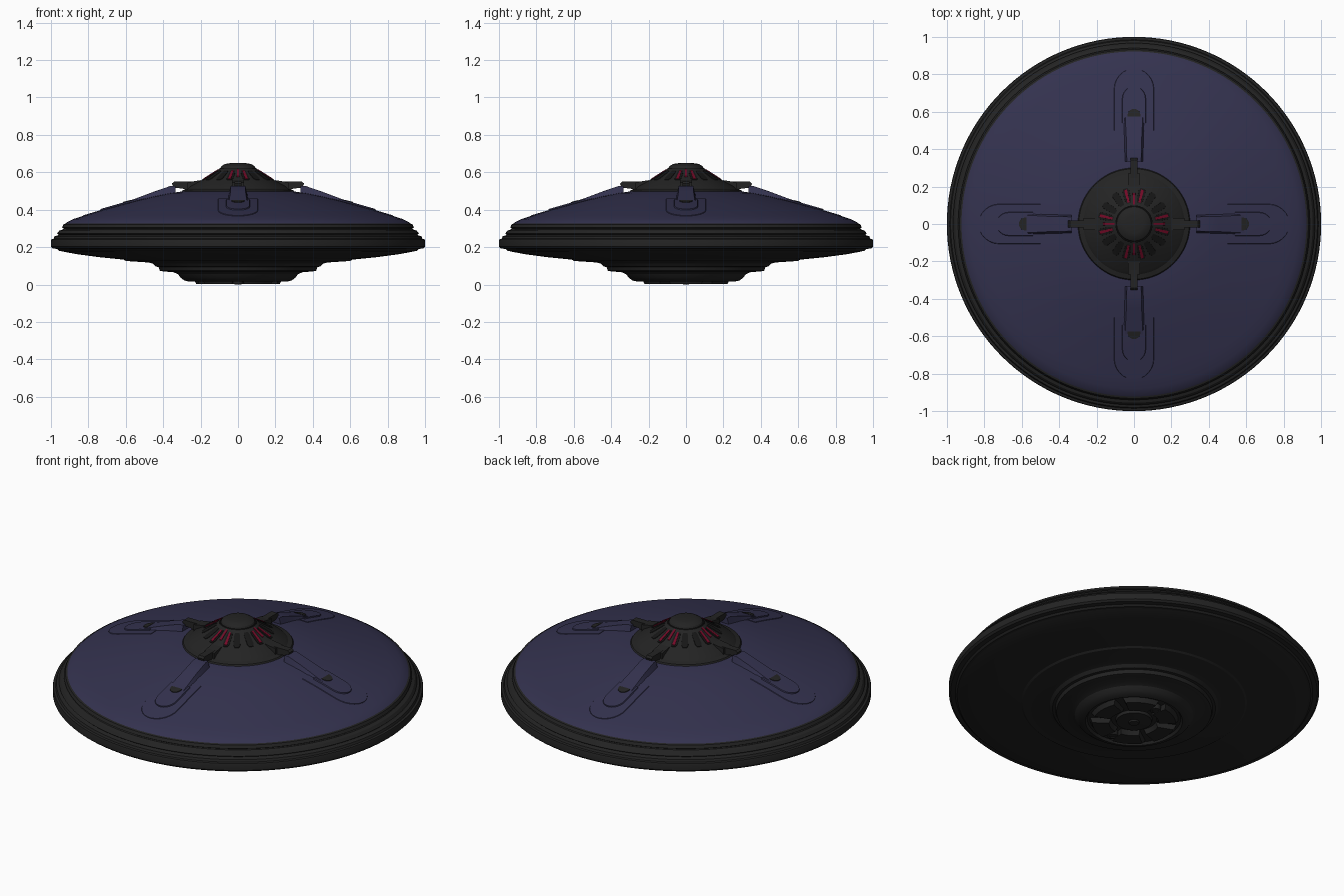
import bpy, bmesh, math
from mathutils import Matrix, Vector

if "Cube" in bpy.data.objects:
    bpy.data.objects.remove(bpy.data.objects["Cube"])


def mat(name, rgb):
    m = bpy.data.materials.new(name)
    m.diffuse_color = (*rgb, 1)
    m.use_nodes = True
    m.node_tree.nodes["Principled BSDF"].inputs["Base Color"].default_value = m.diffuse_color
    return m


BLUE = mat("dark blue hull", (0.034, 0.032, 0.078))
DARK = mat("charcoal", (0.017, 0.017, 0.017))
BLACK = mat("black recess", (0.008, 0.008, 0.008))
RED = mat("red glow", (0.17, 0.003, 0.02))


def finish(bm, name, material, angle=30):
    bmesh.ops.recalc_face_normals(bm, faces=bm.faces)
    me = bpy.data.meshes.new(name)
    bm.to_mesh(me)
    bm.free()
    ob = bpy.data.objects.new(name, me)
    bpy.context.collection.objects.link(ob)
    me.materials.append(material)
    bpy.ops.object.select_all(action='DESELECT')
    ob.select_set(True)
    bpy.context.view_layer.objects.active = ob
    bpy.ops.object.shade_smooth_by_angle(angle=math.radians(angle))
    return ob


def lathe(name, profile, material, seg=128, centre=(0, 0)):
    """Revolve (radius, z) points about z; a zero radius closes the surface."""
    bm = bmesh.new()
    rings = []
    for r, z in profile:
        n = 1 if r == 0 else seg
        rings.append([bm.verts.new((centre[0] + r * math.cos(2 * math.pi * i / seg),
                                    centre[1] + r * math.sin(2 * math.pi * i / seg), z))
                      for i in range(n)])
    for a, b in zip(rings, rings[1:]):
        for i in range(seg):
            j = (i + 1) % seg
            quad = [a[i % len(a)], a[j % len(a)], b[j % len(b)], b[i % len(b)]]
            bm.faces.new(list(dict.fromkeys(quad)))
    return finish(bm, name, material, 25)


SHELL = [(0.93, 0.318), (0.915, 0.332), (0.88, 0.35), (0.82, 0.369), (0.74, 0.393),
         (0.6, 0.433), (0.45, 0.471), (0.36, 0.489), (0.28, 0.5), (0.2, 0.505)]
DOME = [(0.26, 0.485), (0.295, 0.49), (0.3, 0.497), (0.295, 0.505), (0.27, 0.512),
        (0.255, 0.525), (0.18, 0.566), (0.11, 0.61), (0.095, 0.62), (0.088, 0.633),
        (0.07, 0.644), (0.05, 0.648), (0, 0.65)]


def height(profile, r):
    pts = sorted(profile)
    for (r0, z0), (r1, z1) in zip(pts, pts[1:]):
        if r0 <= r <= r1:
            return z0 + (z1 - z0) * (r - r0) / (r1 - r0)
    return pts[-1][1]


def patch(name, stations, material, angle, base, flat=0.8, offset=0.0):
    """Raised strip following a lathed surface: stations are (radius, half width, rise)."""
    bm = bmesh.new()
    rot = Matrix.Rotation(angle, 4, 'Z')
    cols = [(-1, 0), (-flat, 1), (-flat / 2, 1), (0, 1), (flat / 2, 1), (flat, 1), (1, 0)]
    rows = []
    for r, w, h in stations:
        row = []
        for u, k in cols:
            y = u * w + offset
            z = height(base, math.hypot(r, y)) + (h if k else -0.004)
            row.append(bm.verts.new(rot @ Vector((r, y, z))))
        rows.append(row)
    for a, b in zip(rows, rows[1:]):
        for i in range(len(cols) - 1):
            bm.faces.new((a[i], a[i + 1], b[i + 1], b[i]))
    for row in (rows[0], rows[-1]):
        bm.faces.new(row)
    return finish(bm, name, material)


def pill(r0, r1, w, h):
    """Stations for a strip with a rounded outer end."""
    out = [(r0, w, h), ((r0 + r1 - w) / 2, w, h)]
    for i in range(7):
        a = math.radians(i * 14)
        out.append((r1 - w + w * math.sin(a), w * math.cos(a), h))
    return out


def block(name, pts, half, material, angle):
    """Extruded side profile (radius, z), turned about z."""
    bm = bmesh.new()
    rot = Matrix.Rotation(angle, 4, 'Z')
    a = [bm.verts.new(rot @ Vector((r, -half, z))) for r, z in pts]
    b = [bm.verts.new(rot @ Vector((r, half, z))) for r, z in pts]
    bm.faces.new(a)
    bm.faces.new(b[::-1])
    for i in range(len(pts)):
        j = (i + 1) % len(pts)
        bm.faces.new((a[i], b[i], b[j], a[j]))
    return finish(bm, name, material)


# Main saucer: upper shell, banded rim, underside
lathe("upper_shell", SHELL, BLUE)
lathe("rim_bands", [(0.91, 0.33), (0.932, 0.322), (0.94, 0.305), (0.932, 0.3), (0.935, 0.295),
                    (0.955, 0.288), (0.967, 0.272), (0.96, 0.266), (0.964, 0.262),
                    (0.98, 0.258), (0.985, 0.245), (0.997, 0.242), (1.0, 0.232),
                    (1.0, 0.203), (0.99, 0.193), (0.965, 0.19), (0.955, 0.18), (0.93, 0.176)], DARK)
lathe("underside", [(0.955, 0.184), (0.94, 0.177), (0.86, 0.162), (0.74, 0.146), (0.61, 0.133),
                    (0.6, 0.126), (0.48, 0.118), (0.455, 0.112), (0.44, 0.096), (0.425, 0.094),
                    (0.418, 0.074), (0.4, 0.07), (0.345, 0.066), (0.32, 0.055), (0.305, 0.035),
                    (0.285, 0.021), (0.262, 0.016), (0.252, 0.03), (0, 0.03)], DARK)

# Landing base: six wedge pads round a hub
for k in range(6):
    bm = bmesh.new()
    mid = math.radians(60 * k)
    lo, hi = [], []
    outline = [(0.24, -25 + 10 * i) for i in range(6)] + [(0.12, 25 - 12.5 * i) for i in range(5)]
    for r, d in outline:
        a = mid + math.radians(d)
        hi.append(bm.verts.new((r * math.cos(a), r * math.sin(a), 0.034)))
        a = mid + math.radians(d * 0.86)
        s = 0.225 if r > 0.2 else 0.135
        lo.append(bm.verts.new((s * math.cos(a), s * math.sin(a), 0.004)))
    bm.faces.new(lo)
    for i in range(len(lo)):
        j = (i + 1) % len(lo)
        bm.faces.new((lo[i], lo[j], hi[j], hi[i]))
    finish(bm, f"base_pad_{k}", DARK)
lathe("base_hub", [(0.1, 0.034), (0.095, 0.014), (0.03, 0.01), (0.025, 0.002), (0, 0)], DARK, 48)
for s in (-1, 1):
    lathe("base_bolt", [(0.03, 0.03), (0.028, 0.002), (0.018, 0.002), (0.016, 0.006), (0, 0.006)],
          DARK, 24, (0, s * 0.18))

# Top turret
lathe("turret", DOME, DARK)
lathe("turret_cap_groove", [(0.1, 0.6185), (0.098, 0.6235), (0.092, 0.624)], BLACK)

# Four repeated arms, hull fairings and window groups
for k in range(4):
    ang = k * math.pi / 2
    block(f"arm_{k}", [(0.17, 0.555), (0.24, 0.55), (0.342, 0.55), (0.353, 0.54),
                       (0.345, 0.518), (0.3, 0.513), (0.24, 0.5), (0.17, 0.5)], 0.02, DARK, ang)
    block(f"arm_collar_{k}", [(0.2, 0.558), (0.27, 0.546), (0.27, 0.51), (0.2, 0.5)],
          0.032, DARK, ang)
    patch(f"fairing_{k}", [(0.335, 0.048, 0.034), (0.36, 0.05, 0.038), (0.45, 0.052, 0.025),
                           (0.54, 0.058, 0.014), (0.6, 0.062, 0.008)], BLUE, ang, SHELL, 0.78)
    patch(f"fairing_plate_{k}", pill(0.5, 0.83, 0.11, 0.003), BLUE, ang, SHELL, 0.95)
    patch(f"fairing_pill_{k}", pill(0.54, 0.735, 0.066, 0.009), BLUE, ang, SHELL, 0.92)
    # Half-round vent on the pill
    patch(f"vent_{k}", pill(0.575, 0.615, 0.036, 0.0125), DARK, ang, SHELL, 0.96)
    # Turret windows: dark slots with red bars
    for d in (-33, -14, 14, 33):
        a = ang + math.radians(d)
        patch(f"window_slot_{k}", [(0.115, 0.012, 0.003), (0.13, 0.017, 0.003),
                                   (0.18, 0.019, 0.003), (0.195, 0.012, 0.003)],
              BLACK, a, DOME, 0.95)
        if abs(d) < 20:
            patch(f"window_light_{k}", [(0.118, 0.006, 0.006), (0.188, 0.008, 0.006)],
                  RED, a, DOME, 0.95)
    patch(f"window_light_centre_{k}", [(0.105, 0.006, 0.004), (0.165, 0.007, 0.004)],
          RED, ang, DOME, 0.95)
